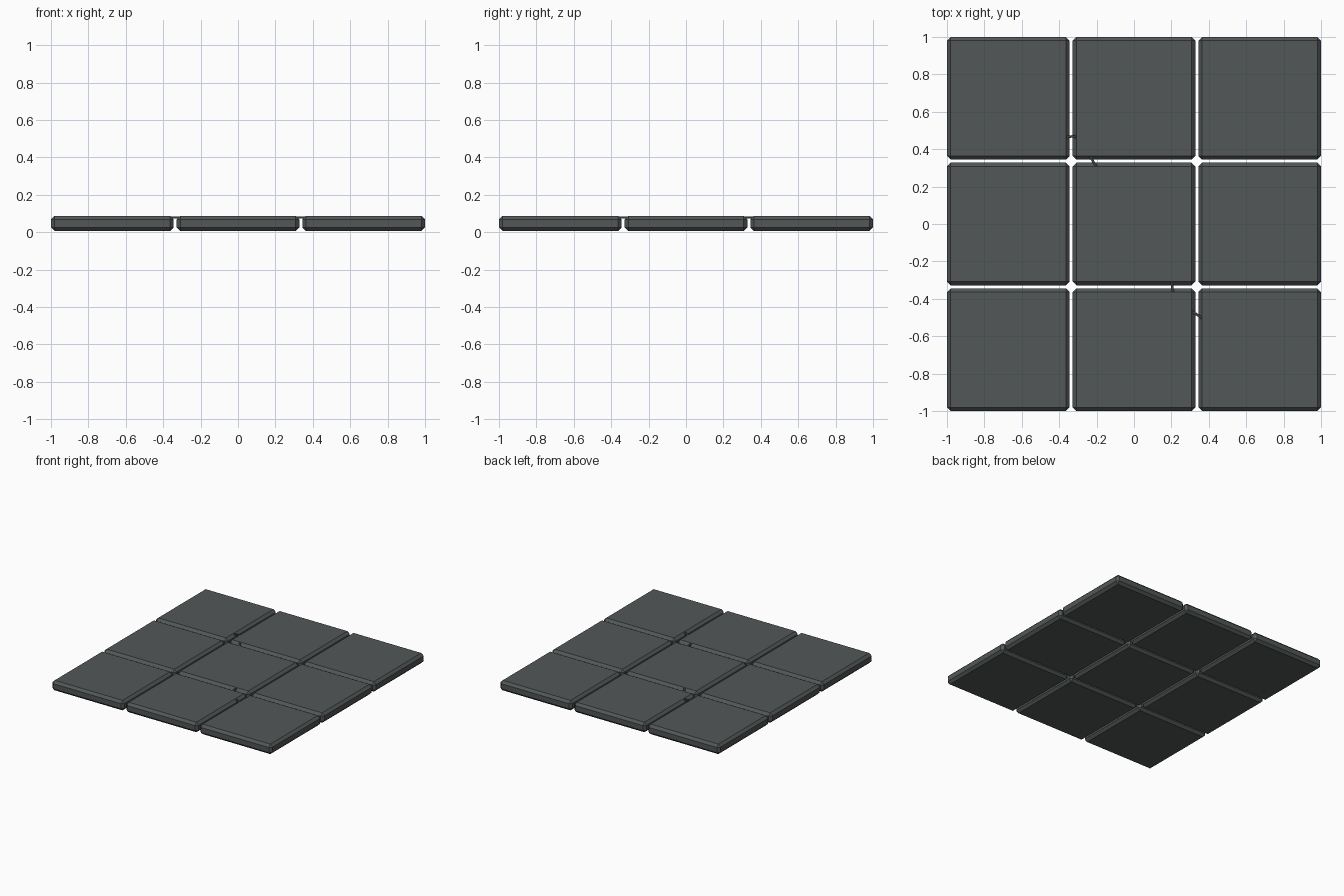
import bpy, bmesh, math
from mathutils import Vector

if "Cube" in bpy.data.objects:
    bpy.data.objects.remove(bpy.data.objects["Cube"])

def material(name, rgb):
    m = bpy.data.materials.new(name)
    m.diffuse_color = (*rgb, 1)
    m.use_nodes = True
    m.node_tree.nodes["Principled BSDF"].inputs["Base Color"].default_value = m.diffuse_color
    return m

stone = material("dark stone", (0.085, 0.095, 0.095))
crack_mat = material("crack grey", (0.05, 0.055, 0.055))

def mesh_object(name, bm, mat):
    me = bpy.data.meshes.new(name)
    bm.to_mesh(me)
    bm.free()
    me.materials.append(mat)
    ob = bpy.data.objects.new(name, me)
    bpy.context.collection.objects.link(ob)
    return ob

SIZE, PITCH, BOTTOM, TOP, BEVEL = 0.656, 0.672, 0.006, 0.088, 0.02

# Nine chamfered floor tiles
for row in range(3):
    for col in range(3):
        bm = bmesh.new()
        bmesh.ops.create_cube(bm, size=1)
        bmesh.ops.scale(bm, vec=(SIZE, SIZE, TOP - BOTTOM), verts=bm.verts)
        bmesh.ops.translate(bm, vec=((col - 1) * PITCH, (row - 1) * PITCH, (TOP + BOTTOM) / 2), verts=bm.verts)
        bmesh.ops.bevel(bm, geom=bm.edges[:], offset=BEVEL, segments=1, affect='EDGES')
        mesh_object(f"floor_tile_{row + 1}_{col + 1}", bm, stone)

# Thin crack slivers, sunk below the tile tops and bridging the joints
def sliver(name, a, b, z=0.079, width=0.013, height=0.012):
    a, b = Vector(a), Vector(b)
    d, mid = b - a, (a + b) / 2
    bm = bmesh.new()
    bmesh.ops.create_cube(bm, size=1)
    bmesh.ops.scale(bm, vec=(d.length, width, height), verts=bm.verts)
    ob = mesh_object(name, bm, crack_mat)
    ob.location = (mid.x, mid.y, z)
    ob.rotation_euler.z = math.atan2(d.y, d.x)

paths = {
    "upper_crack": [(-0.44, 0.44), (-0.36, 0.465), (-0.315, 0.47), (-0.24, 0.37), (-0.21, 0.32), (-0.13, 0.2)],
    "lower_crack": [(0.16, -0.22), (0.2, -0.31), (0.21, -0.37), (0.30, -0.46), (0.36, -0.50), (0.44, -0.52)],
}
for name, pts in paths.items():
    for i in range(len(pts) - 1):
        sliver(f"{name}_{i + 1}", pts[i], pts[i + 1])
